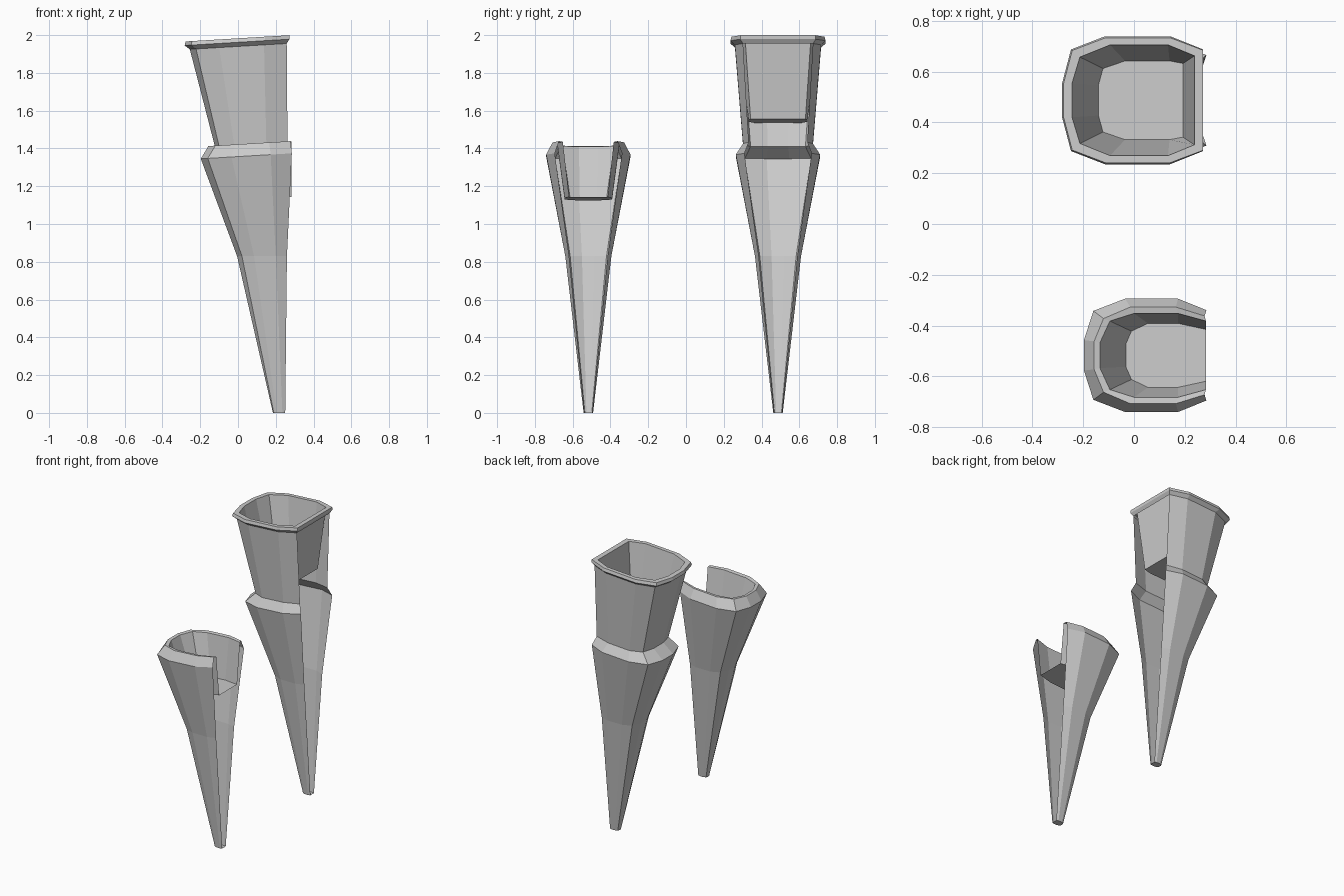
import bpy, bmesh

if "Cube" in bpy.data.objects:
    bpy.data.objects.remove(bpy.data.objects["Cube"])

TILT = 0.06          # rims and floors rise gently toward +x


def loop(z, xs, hs, tilt=TILT):
    """Ring of 10 points, from +x/-y around the back to +x/+y; z is the height at x = 0."""
    half = [(x, h, z + tilt * x) for x, h in zip(xs, hs)]
    return [(x, -h, zz) for x, h, zz in reversed(half)] + half


def loft(name, rings, y, closed=False, cap_first=False, cap_last=False):
    """Skin successive rings; open shells leave the +x side empty."""
    bm = bmesh.new()
    rows = [[bm.verts.new((px, py + y, pz)) for px, py, pz in r] for r in rings]
    n = len(rows[0])
    for a, b in zip(rows, rows[1:]):
        for i in range(n if closed else n - 1):
            j = (i + 1) % n
            bm.faces.new((a[i], b[i], b[j], a[j]))
    if cap_first:
        bm.faces.new(rows[0])
    if cap_last:
        bm.faces.new(rows[-1])
    bmesh.ops.recalc_face_normals(bm, faces=bm.faces[:])
    mesh = bpy.data.meshes.new(name)
    bm.to_mesh(mesh)
    bm.free()
    ob = bpy.data.objects.new(name, mesh)
    bpy.context.collection.objects.link(ob)
    return ob


# Shared tapered lower shell
cone = [
    loop(0.0, (.185, .19, .205, .235, .25), (.01, .018, .025, .025, .02), 0),
    loop(0.83, (-.005, .021, .085, .2, .259), (.034, .096, .122, .122, .102), 0),
    loop(1.357, (-.197, -.16, -.035, .173, .285), (.06, .175, .223, .223, .178)),
]

# Short holder: shell, bevelled rim, inner walls and floor
short = cone + [
    loop(1.422, (-.157, -.12, -.015, .165, .278), (.055, .145, .19, .19, .155)),
    loop(1.418, (-.134, -.095, 0, .173, .283), (.05, .135, .165, .165, .135)),
    loop(1.127, (-.032, -.01, .055, .173, .283), (.045, .095, .126, .126, .102)),
]
loft("short_holder", short, -.517, cap_first=True, cap_last=True)

# Tall holder: shell pinched at the neck, then flaring to the lip
body_top = loop(1.94, (-.255, -.222, -.1, .138, .258), (.065, .183, .228, .228, .185))
tall = cone + [
    loop(1.417, (-.122, -.1, -.02, .15, .262), (.055, .145, .185, .185, .155)),
    body_top,
]
loft("tall_holder_shell", tall, .487, cap_first=True)

# Closed lip with the inner cup hanging from it
lip = [
    body_top,
    loop(1.962, (-.283, -.248, -.114, .142, .272), (.067, .2, .252, .252, .2)),
    loop(1.983, (-.277, -.243, -.112, .142, .272), (.067, .196, .246, .246, .197)),
    loop(1.983, (-.244, -.213, -.094, .134, .238), (.067, .17, .218, .218, .175)),
    loop(1.543, (-.14, -.122, -.035, .14, .193), (.06, .125, .155, .155, .145)),
]
loft("tall_holder_lip_and_cup", lip, .487, closed=True, cap_last=True)
